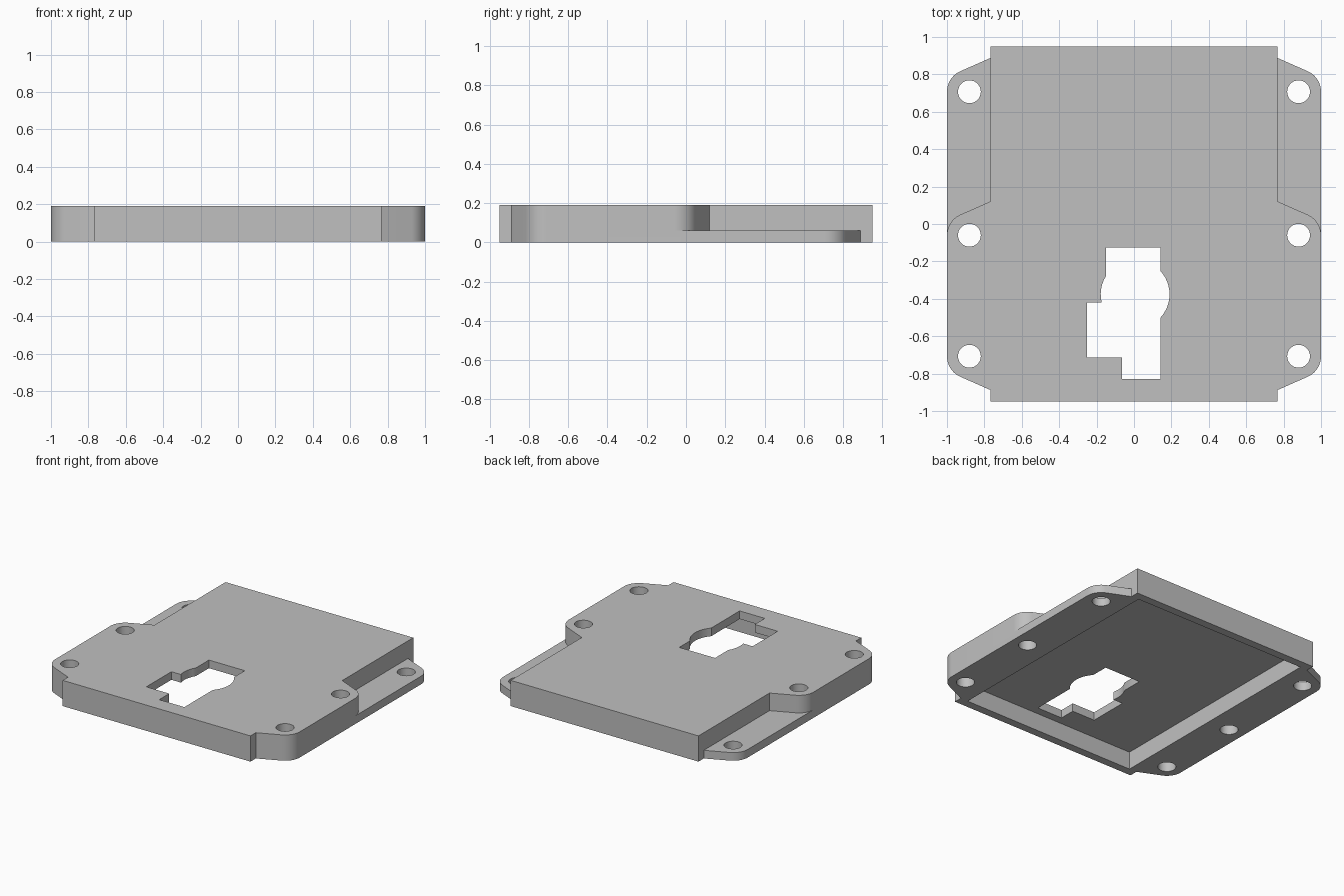
import bpy, bmesh
from math import radians, cos, sin, atan2

HEIGHT, WALL = 0.19, 0.06
CORE_X, CORE_Y = 0.767, 0.95
HOLE_X, HOLE_Y, MID_Y = 0.88, 0.707, -0.06
EAR_R, EAR_RISE, BORE = 0.12, 0.181, 0.061
TANGENT = radians(66)

cube = bpy.data.objects.get("Cube")
if cube:
    bpy.data.objects.remove(cube, do_unlink=True)

grey = bpy.data.materials.new("light_grey")
grey.use_nodes = True
grey.diffuse_color = (0.53, 0.53, 0.53, 1)
grey.node_tree.nodes["Principled BSDF"].inputs["Base Color"].default_value = grey.diffuse_color


def arc(cx, cy, r, start, end, n=12):
    """Points along an arc, ends included."""
    angles = [start + (end - start) * i / n for i in range(n + 1)]
    return [(cx + r * cos(a), cy + r * sin(a)) for a in angles]


def prism(name, outline, z0, z1):
    """Extrude a closed outline between two heights."""
    bm = bmesh.new()
    base = bm.faces.new([bm.verts.new((x, y, z0)) for x, y in outline])
    top = bmesh.ops.extrude_face_region(bm, geom=[base])["geom"]
    verts = [v for v in top if isinstance(v, bmesh.types.BMVert)]
    bmesh.ops.translate(bm, verts=verts, vec=(0, 0, z1 - z0))
    bmesh.ops.recalc_face_normals(bm, faces=bm.faces[:])
    mesh = bpy.data.meshes.new(name)
    bm.to_mesh(mesh)
    bm.free()
    mesh.materials.append(grey)
    obj = bpy.data.objects.new(name, mesh)
    bpy.context.collection.objects.link(obj)
    return obj


def cut(body, cutter):
    """Subtract a cutter and discard it."""
    mod = body.modifiers.new("cut", "BOOLEAN")
    mod.operation, mod.solver, mod.object = "DIFFERENCE", "EXACT", cutter
    bpy.context.view_layer.objects.active = body
    bpy.ops.object.modifier_apply(modifier=mod.name)
    bpy.data.objects.remove(cutter, do_unlink=True)


def mirror_x(points):
    return [(-x, y) for x, y in reversed(points)]


# Housing: core rectangle with rounded mounting ears on both sides
back_ear = arc(HOLE_X, HOLE_Y, EAR_R, 0, TANGENT)
front_ear = [(x, -y) for x, y in reversed(back_ear)]
ear_end = HOLE_Y + EAR_RISE
right_half = ([(CORE_X, -CORE_Y), (CORE_X, -ear_end)] + front_ear + back_ear
              + [(CORE_X, ear_end), (CORE_X, CORE_Y)])
housing = prism("housing", right_half + mirror_x(right_half), 0, HEIGHT)

# Lower the back half of each ear to a thin flange
step = ([(CORE_X, MID_Y + EAR_RISE)]
        + arc(HOLE_X, MID_Y, EAR_R, TANGENT, 0)
        + [(1.2, MID_Y), (1.2, 0.93), (CORE_X, 0.93)])
for outline in (step, mirror_x(step)):
    cut(housing, prism("flange_cutter", outline, WALL, HEIGHT + 0.1))

# Rectangular pocket in the underside
px, py = CORE_X - WALL, CORE_Y - WALL
pocket = [(-px, -py), (px, -py), (px, py), (-px, py)]
cut(housing, prism("pocket_cutter", pocket, -0.1, HEIGHT - WALL))

# Six screw holes
for x in (-HOLE_X, HOLE_X):
    for y in (-HOLE_Y, MID_Y, HOLE_Y):
        ring = arc(x, y, BORE, 0, radians(360), 32)[:-1]
        cut(housing, prism("hole_cutter", ring, -0.1, HEIGHT + 0.1))

# Stepped opening with a round bulge through the top skin
cx, cy, r = 0.006, -0.376, 0.184
bulge = arc(cx, cy, r, radians(42), radians(-42))
left_bulge = arc(cx, cy, r, radians(194), radians(148), 6)
opening = ([(-0.15, -0.125), (0.143, -0.125)] + bulge
           + [(0.143, -0.83), (-0.063, -0.83), (-0.063, -0.713),
              (-0.25, -0.713), (-0.25, -0.42)] + left_bulge)
cut(housing, prism("opening_cutter", opening, 0.05, HEIGHT + 0.1))

# Smooth the curved walls, keep the edges sharp
bpy.ops.object.select_all(action="DESELECT")
housing.select_set(True)
bpy.context.view_layer.objects.active = housing
bpy.ops.object.shade_smooth_by_angle(angle=radians(30))
